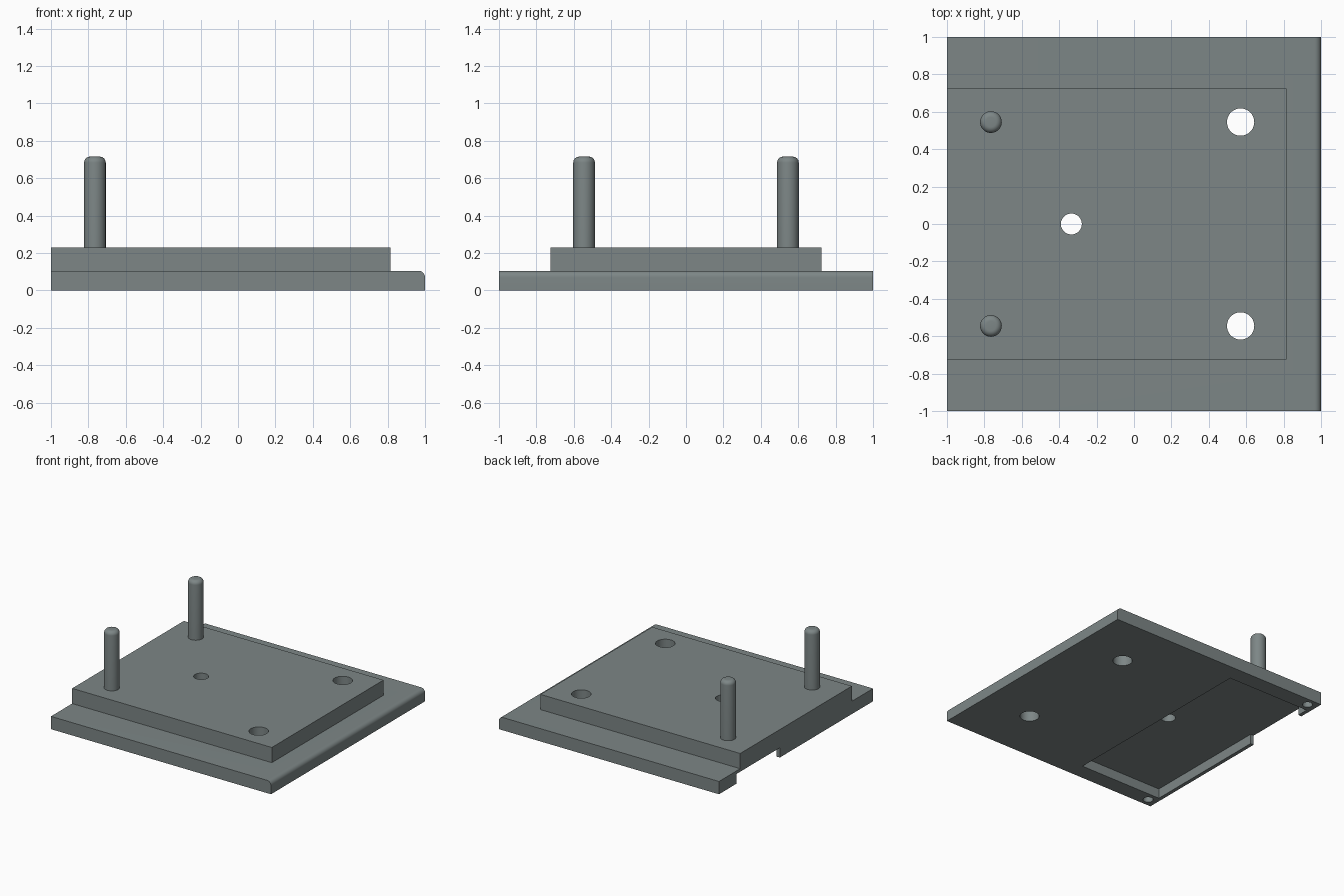
import bpy, bmesh, math

if "Cube" in bpy.data.objects:
    bpy.data.objects.remove(bpy.data.objects["Cube"])

metal = bpy.data.materials.new("grey metal")
metal.diffuse_color = (0.205, 0.24, 0.24, 1)
metal.use_nodes = True
metal.node_tree.nodes["Principled BSDF"].inputs["Base Color"].default_value = metal.diffuse_color


def finish(name, bm):
    bmesh.ops.recalc_face_normals(bm, faces=bm.faces)
    me = bpy.data.meshes.new(name)
    bm.to_mesh(me)
    bm.free()
    ob = bpy.data.objects.new(name, me)
    bpy.context.collection.objects.link(ob)
    me.materials.append(metal)
    return ob


def box(name, x0, x1, y0, y1, z0, z1):
    bm = bmesh.new()
    bmesh.ops.create_cube(bm, size=1)
    for v in bm.verts:
        v.co = (x1 if v.co.x > 0 else x0, y1 if v.co.y > 0 else y0, z1 if v.co.z > 0 else z0)
    return finish(name, bm)


def lathe(name, x, y, profile, n=48):
    """Closed round solid from (radius, z) rings."""
    bm = bmesh.new()
    rings = [[bm.verts.new((x + r * math.cos(2 * math.pi * i / n),
                            y + r * math.sin(2 * math.pi * i / n), z)) for i in range(n)]
             for r, z in profile]
    for a, b in zip(rings, rings[1:]):
        for i in range(n):
            j = (i + 1) % n
            bm.faces.new((a[i], a[j], b[j], b[i]))
    bm.faces.new(rings[0])
    bm.faces.new(rings[-1])
    return finish(name, bm)


def combine(target, tool, operation):
    mod = target.modifiers.new("combine", 'BOOLEAN')
    mod.solver = 'EXACT'
    mod.operation = operation
    mod.object = tool
    bpy.context.view_layer.objects.active = target
    bpy.ops.object.modifier_apply(modifier=mod.name)
    bpy.data.objects.remove(tool)


def smooth(ob):
    bpy.ops.object.select_all(action='DESELECT')
    ob.select_set(True)
    bpy.context.view_layer.objects.active = ob
    bpy.ops.object.shade_smooth_by_angle(angle=math.radians(30))


# Base plate: side profile with one rounded top edge, extruded along y
T, R = 0.105, 0.035
profile = [(-1, 0), (1, 0)] + [
    (1 - R + R * math.cos(a * math.pi / 16), T - R + R * math.sin(a * math.pi / 16))
    for a in range(9)] + [(-1, T)]
bm = bmesh.new()
face = bm.faces.new([bm.verts.new((x, -1, z)) for x, z in profile])
moved = bmesh.ops.extrude_face_region(bm, geom=[face])["geom"]
bmesh.ops.translate(bm, vec=(0, 2, 0), verts=[g for g in moved if isinstance(g, bmesh.types.BMVert)])
plate = finish("base_plate", bm)

# Raised block
combine(plate, box("raised_block", -1, 0.815, -0.725, 0.725, 0.05, 0.23), 'UNION')

# Underside pocket and its opening through the thin left lip
D = 0.08
combine(plate, box("pocket", -0.97, -0.22, -0.865, 0.865, -0.1, D), 'DIFFERENCE')
combine(plate, box("lip_opening", -1.1, -0.9, 0.21, 0.77, -0.1, D), 'DIFFERENCE')

# Through holes
for x, y, r in ((0.57, 0.545, 0.073), (0.57, -0.545, 0.073), (-0.335, 0, 0.056)):
    combine(plate, lathe("hole", x, y, [(r, -0.1), (r, 0.4)]), 'DIFFERENCE')

# Blind holes in the underside corners
for s in (-1, 1):
    combine(plate, lathe("blind_hole", -0.922, s * 0.934, [(0.038, -0.1), (0.038, 0.075)]), 'DIFFERENCE')
smooth(plate)

# Upright pins with rounded tops
PR, F, TOP = 0.058, 0.032, 0.715
pin_profile = [(PR, 0.228)] + [
    (PR - F + F * math.cos(a * math.pi / 16), TOP - F + F * math.sin(a * math.pi / 16))
    for a in range(9)]
for name, s in (("front_pin", -1), ("back_pin", 1)):
    smooth(lathe(name, -0.765, s * 0.545, pin_profile))
